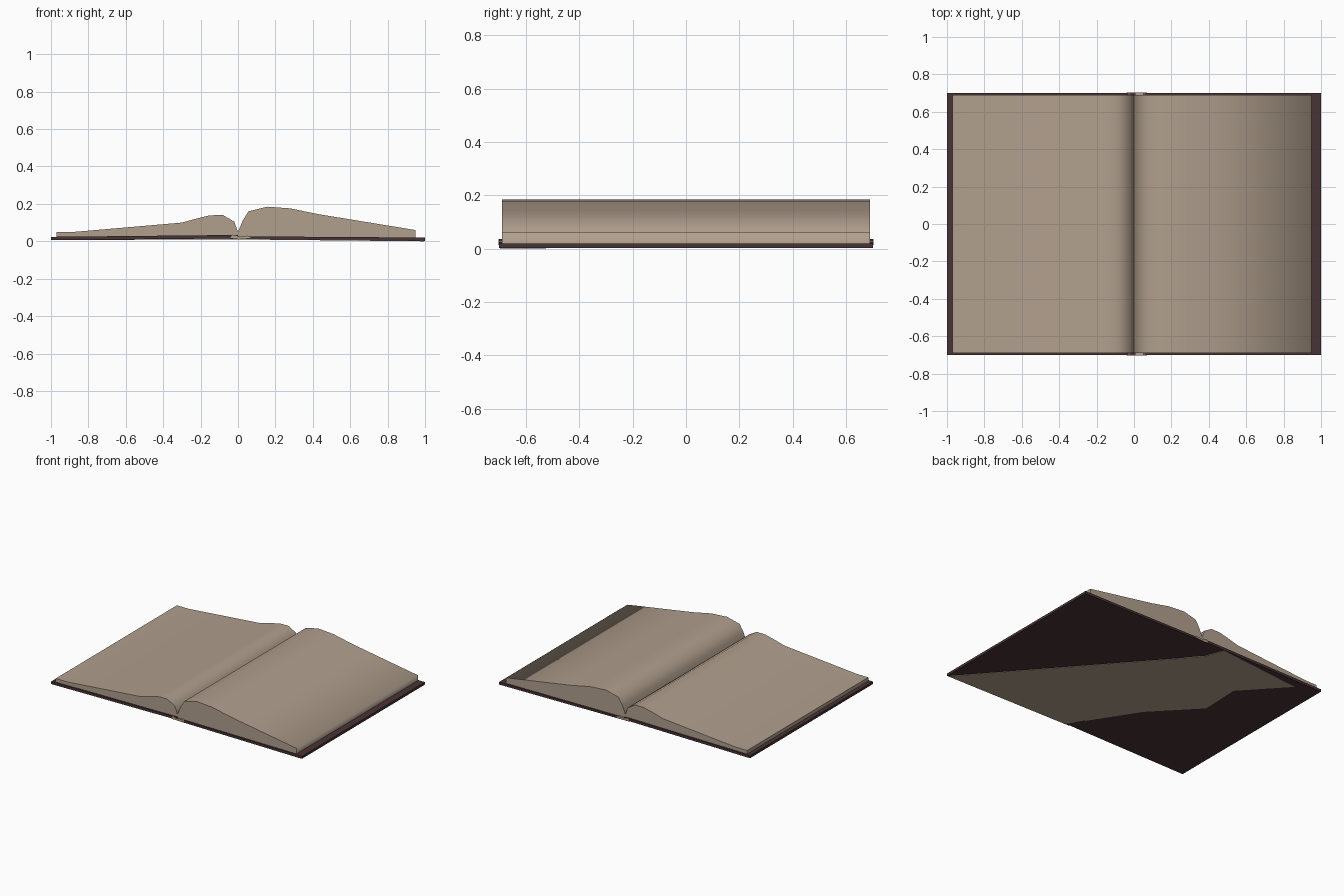
import bpy, bmesh, math

if "Cube" in bpy.data.objects:
    bpy.data.objects.remove(bpy.data.objects["Cube"])


def material(name, rgb):
    m = bpy.data.materials.new(name)
    m.diffuse_color = (*rgb, 1)
    m.use_nodes = True
    m.node_tree.nodes["Principled BSDF"].inputs["Base Color"].default_value = m.diffuse_color
    return m


PAPER = material("aged paper", (0.44, 0.35, 0.27))
LEATHER = material("dark leather", (0.065, 0.033, 0.035))


def make_object(name, bm, mat, angle=None):
    bmesh.ops.recalc_face_normals(bm, faces=bm.faces)
    mesh = bpy.data.meshes.new(name)
    bm.to_mesh(mesh)
    bm.free()
    mesh.materials.append(mat)
    ob = bpy.data.objects.new(name, mesh)
    bpy.context.collection.objects.link(ob)
    if angle:
        bpy.ops.object.select_all(action='DESELECT')
        bpy.context.view_layer.objects.active = ob
        ob.select_set(True)
        bpy.ops.object.shade_smooth_by_angle(angle=math.radians(angle))
    return ob


def prism(name, profile, half_depth, mat, angle=None):
    """Extrude an (x, z) outline along y."""
    bm = bmesh.new()
    rings = [[bm.verts.new((x, y, z)) for x, z in profile]
             for y in (-half_depth, half_depth)]
    n = len(profile)
    for ring in rings:
        bm.faces.new(ring)
    for i in range(n):
        j = (i + 1) % n
        bm.faces.new((rings[0][i], rings[0][j], rings[1][j], rings[1][i]))
    return make_object(name, bm, mat, angle)


def plate(name, outline, height, mat, thick=0.004):
    """Thin sheet set into the sloping underside of a cover board."""
    bm = bmesh.new()
    face = bm.faces.new([bm.verts.new((x, y, height(x))) for x, y in outline])
    ext = bmesh.ops.extrude_face_region(bm, geom=[face])
    for v in ext["geom"]:
        if isinstance(v, bmesh.types.BMVert):
            v.co.z += thick
    return make_object(name, bm, mat)


# Cover boards, slightly tilted
prism("right_cover", [(-0.04, 0.0124), (1, 0.002), (1, 0.02), (-0.04, 0.027)], 0.7, LEATHER)
prism("left_cover", [(-1, 0.006), (0, 0.016), (0, 0.034), (-1, 0.024)], 0.7, LEATHER)

# Curved page blocks, lying open either side of the gutter
left_top = [(-0.97, 0.05), (-0.88, 0.05), (-0.6, 0.074), (-0.3, 0.10), (-0.22, 0.122),
            (-0.15, 0.139), (-0.08, 0.14), (-0.02, 0.105), (0, 0.05)]
right_top = [(0, 0.05), (0.025, 0.11), (0.055, 0.16), (0.155, 0.185), (0.28, 0.176),
             (0.43, 0.145), (0.95, 0.06)]
prism("left_pages", [(-0.97, 0.018)] + left_top + [(0, 0.025)], 0.69, PAPER, 60)
prism("right_pages", [(0, 0.025)] + right_top + [(0.95, 0.014)], 0.69, PAPER, 84)

# Paper spine lining, peeping out at both ends
prism("spine_lining", [(-0.04, 0.018), (0, 0.013), (0.07, 0.018), (0.05, 0.03), (0, 0.026), (-0.03, 0.036)],
      0.702, PAPER)

# Paper exposed on the underside
plate("right_underside_paper", [(0.995, -0.698), (0, -0.698), (0, 0.41)],
      lambda x: 0.002 + 0.01 * (1 - x) - 0.002, PAPER)
plate("left_underside_paper",
      [(0, -0.698), (0, 0.41), (-0.13, 0.56), (-0.18, 0.698), (-0.83, 0.64),
       (-0.56, 0.34), (-0.57, 0.05), (-0.29, -0.25)],
      lambda x: 0.006 + 0.01 * (1 + x) - 0.002 - 0.004 * max(0, 1 + 5 * x), PAPER)
